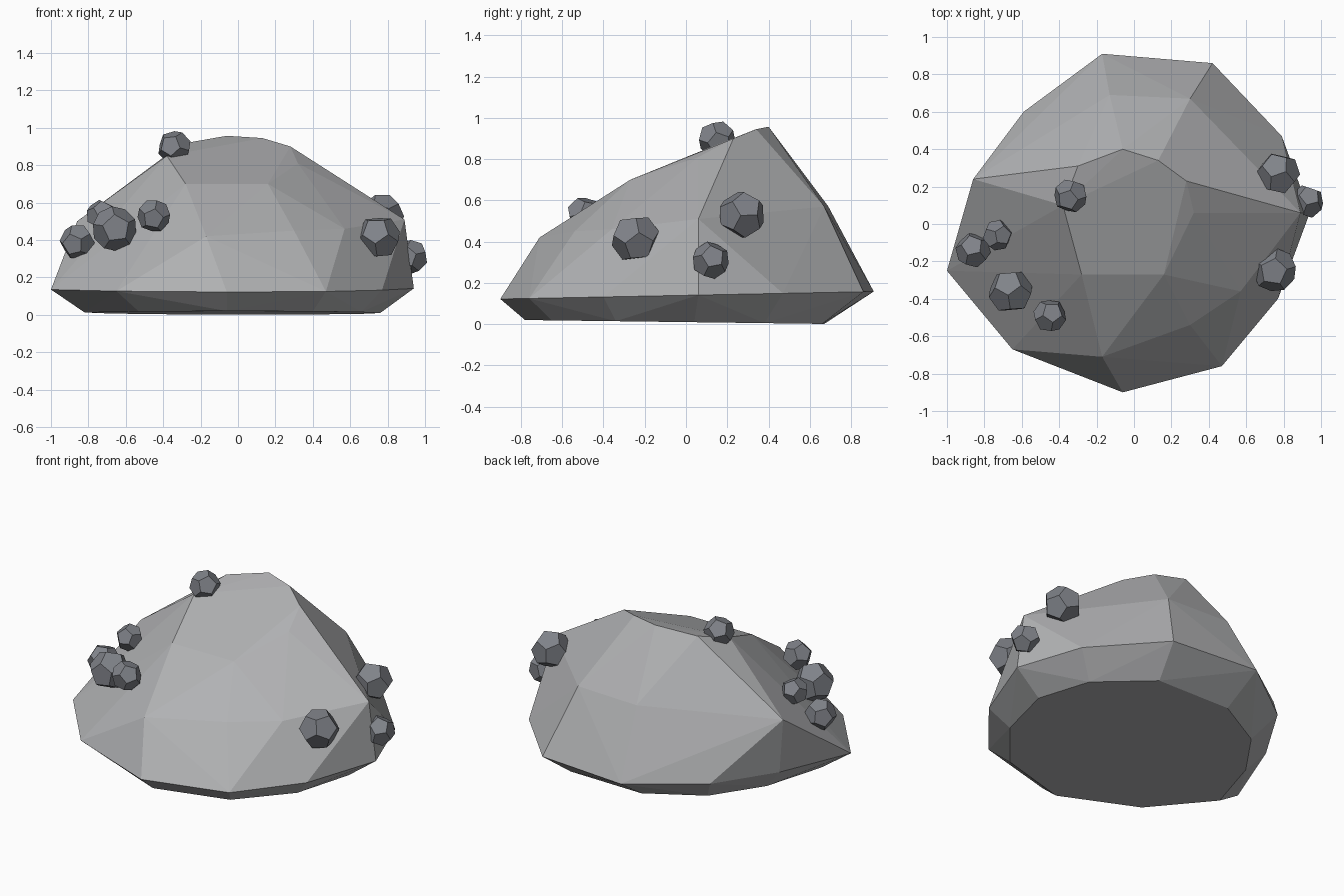
import bpy, bmesh, math
from mathutils import Vector, Matrix

if "Cube" in bpy.data.objects:
    bpy.data.objects.remove(bpy.data.objects["Cube"])


def material(name, rgb):
    m = bpy.data.materials.new(name)
    m.diffuse_color = (*rgb, 1.0)
    m.use_nodes = True
    m.node_tree.nodes["Principled BSDF"].inputs["Base Color"].default_value = m.diffuse_color
    return m


ROCK = material("light grey rock", (0.44, 0.445, 0.455))
STONE = material("slate grey stone", (0.215, 0.225, 0.25))


def hull_object(name, points, mat, flatten):
    """Faceted convex solid around a few corner points."""
    bm = bmesh.new()
    for p in points:
        bm.verts.new(p)
    res = bmesh.ops.convex_hull(bm, input=bm.verts[:])
    loose = [v for v in bm.verts if not v.link_faces]
    bmesh.ops.delete(bm, geom=loose, context='VERTS')
    bmesh.ops.dissolve_limit(bm, angle_limit=math.radians(flatten),
                             verts=bm.verts[:], edges=bm.edges[:])
    bmesh.ops.recalc_face_normals(bm, faces=bm.faces[:])
    mesh = bpy.data.meshes.new(name)
    bm.to_mesh(mesh)
    bm.free()
    mesh.materials.append(mat)
    ob = bpy.data.objects.new(name, mesh)
    bpy.context.collection.objects.link(ob)
    return ob


# Boulder: undercut foot ring, wide rim, shoulder corners, tilted top
foot = [(-.82, -.20), (-.53, -.56), (-.06, -.78), (.40, -.65), (.66, -.34),
        (.76, .04), (.66, .38), (.36, .66), (-.15, .67), (-.49, .48), (-.70, .18)]
rim = [(-1.0, -.25), (-.65, -.67), (-.06, -.90), (.47, -.76), (.77, -.40),
       (.94, .06), (.79, .47), (.42, .86), (-.17, .91), (-.59, .60), (-.82, .22)]
shoulder = [(-.17, -.71, .42), (.30, -.54, .45), (.57, -.36, .46), (.89, .06, .51),
            (.30, .67, .57), (-.13, .69, .57), (-.86, .24, .50)]
top = [(-.28, -.27, .70), (.16, -.27, .70), (.32, .06, .81), (.28, .23, .90),
       (.13, .34, .945), (-.06, .40, .957), (-.30, .31, .915), (-.38, .10, .85)]
points = [(x, y, .01 - .013 * y) for x, y in foot]
points += [(x, y, .14 + .02 * y) for x, y in rim]
hull_object("boulder", points + shoulder + top, ROCK, 0.8)


# Pebbles: twelve-sided solids with a five-sided face pointing outward
def pebble_points():
    bm = bmesh.new()
    bmesh.ops.create_icosphere(bm, subdivisions=1, radius=1)
    pts = [f.calc_center_median().normalized() for f in bm.faces]
    bm.free()
    return pts


SOLID = pebble_points()

# centre, radius, outward direction
pebbles = [
    ((-.34, .15, .895), .092, (-.2, -.3, 1)),
    ((-.86, -.14, .39), .095, (-.8, -.3, .5)),
    ((-.73, -.06, .535), .083, (-.6, -.2, .8)),
    ((-.66, -.36, .46), .122, (-.6, -.5, .7)),
    ((-.45, -.49, .53), .090, (-.4, -.6, .7)),
    ((.77, .27, .53), .118, (.8, .25, .5)),
    ((.75, -.245, .415), .120, (.8, -.45, .45)),
    ((.925, .12, .31), .092, (1, .15, .25)),
]
for i, (centre, r, out) in enumerate(pebbles):
    turn = Vector(out).to_track_quat('Z', 'Y').to_matrix() @ Matrix.Rotation(i * .7, 3, 'Z')
    pts = [Vector(centre) + turn @ (p * r) for p in SOLID]
    hull_object(f"pebble_{i + 1}", pts, STONE, 3)
